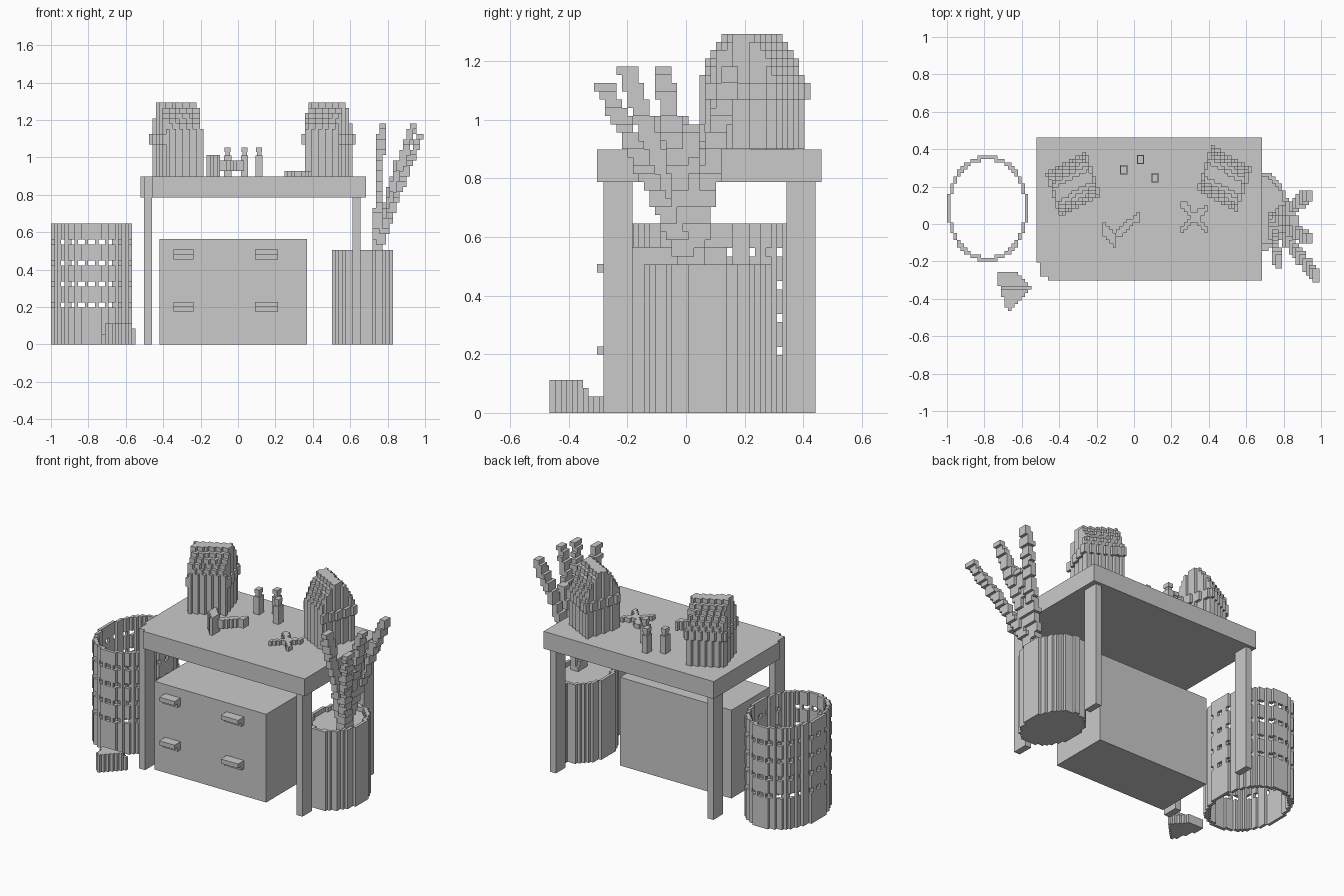
import bpy, bmesh, math
from mathutils import Vector

if "Cube" in bpy.data.objects:
    bpy.data.objects.remove(bpy.data.objects["Cube"], do_unlink=True)

grey = bpy.data.materials.new("plain_grey")
grey.use_nodes = True
grey.diffuse_color = (0.59, 0.59, 0.59, 1)
grey.node_tree.nodes["Principled BSDF"].inputs["Base Color"].default_value = (0.59, 0.59, 0.59, 1)

CELL = Vector((0.0181, 0.0189, 0.0281))   # block size
ORIGIN = Vector((-1, -0.2, 0))
TOP = 0.898                               # desk surface height


def finish(name, bm):
    mesh = bpy.data.meshes.new(name)
    bm.to_mesh(mesh)
    bm.free()
    mesh.materials.append(grey)
    ob = bpy.data.objects.new(name, mesh)
    bpy.context.collection.objects.link(ob)
    return ob


def boxes(name, *extents):
    """One object from boxes given as (x0, x1, y0, y1, z0, z1)."""
    bm = bmesh.new()
    for x0, x1, y0, y1, z0, z1 in extents:
        vs = bmesh.ops.create_cube(bm, size=1)["verts"]
        bmesh.ops.scale(bm, vec=(x1 - x0, y1 - y0, z1 - z0), verts=vs)
        bmesh.ops.translate(bm, vec=((x0 + x1) / 2, (y0 + y1) / 2, (z0 + z1) / 2), verts=vs)
    return finish(name, bm)


def blocks(name, low, high, inside):
    """Blocky skin round every grid cell whose centre passes the test."""
    lo = [round((low[k] - ORIGIN[k]) / CELL[k]) for k in range(3)]
    hi = [round((high[k] - ORIGIN[k]) / CELL[k]) for k in range(3)]
    cells = set()
    for i in range(lo[0], hi[0]):
        for j in range(lo[1], hi[1]):
            for k in range(lo[2], hi[2]):
                c = [ORIGIN[n] + (q + 0.5) * CELL[n] for n, q in enumerate((i, j, k))]
                if inside(*c):
                    cells.add((i, j, k))
    bm = bmesh.new()
    corners = {}

    def corner(p):
        if p not in corners:
            corners[p] = bm.verts.new([ORIGIN[n] + p[n] * CELL[n] for n in range(3)])
        return corners[p]

    for cell in cells:
        for axis in range(3):
            for side in (0, 1):
                near = list(cell)
                near[axis] += 2 * side - 1
                if tuple(near) in cells:
                    continue
                a, b = (axis + 1) % 3, (axis + 2) % 3
                loop = []
                for da, db in ((0, 0), (1, 0), (1, 1), (0, 1)):
                    p = list(cell)
                    p[axis] += side
                    p[a] += da
                    p[b] += db
                    loop.append(corner(tuple(p)))
                bm.faces.new(loop if side else loop[::-1])
    # merge coplanar faces into larger panels
    bmesh.ops.dissolve_limit(bm, angle_limit=0.01, verts=bm.verts[:], edges=bm.edges[:])
    return finish(name, bm)


# Desk
boxes("desk_top", (-0.46, 0.685, -0.303, 0.4625, 0.787, TOP),
      (-0.503, -0.46, -0.282, 0.4625, 0.787, TOP),
      (-0.52, -0.503, -0.205, 0.4625, 0.787, TOP))
for side, x in (("right", -0.503), ("left", 0.612)):
    for end, y in (("front", -0.282), ("back", 0.343)):
        boxes(f"{end}_{side}_leg", (x, x + 0.042, y, y + 0.099, 0, 0.787))

# Drawer cabinet and its stepped handles
boxes("cabinet", (-0.42, 0.37, -0.243, 0.14, 0, 0.565))
for x0, x1 in ((-0.345, -0.238), (0.09, 0.213)):
    for z in (0.175, 0.455):
        boxes("drawer_handle", (x0, x1, -0.303, -0.24, z + 0.024, z + 0.052),
              (x0, x1, -0.272, -0.24, z, z + 0.024))


# Perforated bin, open at both ends
def bin_wall(x, y, z):
    u, v = (x + 0.783) / 0.2175, (y - 0.0835) / 0.2835
    if not 0.915 < math.hypot(u, v) < 1.0:
        return False
    row = int(z / CELL.z)
    hole = row in (7, 11, 15, 19) and math.cos(24 * math.atan2(v, u)) > 0.25
    return not hole


blocks("perforated_bin", (-1, -0.2, 0), (-0.565, 0.367, 0.646), bin_wall)


# Basket with a slightly sunken filling
def basket(x, y, z):
    r = math.hypot((x - 0.664) / 0.163, (y - 0.07) / 0.214)
    return r < 1 and (z < 0.47 or r > 0.88)


blocks("basket", (0.48, -0.17, 0), (0.85, 0.31, 0.506), basket)

# Stems fanning out of the basket
BASE = Vector((0.74, 0.02, 0.47))
TIPS = [Vector(t) for t in ((0.975, -0.285, 1.12), (0.77, -0.205, 1.18), (0.935, -0.08, 1.18),
                            (0.94, 0.155, 1.18), (0.86, 0.015, 0.98))]
for tip in TIPS:
    def stem(x, y, z, tip=tip):
        t = (z - BASE.z) / (tip.z - BASE.z)
        c = BASE.lerp(tip, max(t, 0) ** 1.1)
        return abs(x - c.x) < 0.021 and abs(y - c.y) < 0.034
    blocks("stem", (0.68, -0.35, BASE.z), (1.0, 0.22, tip.z), stem)

# Domed cases, turned towards each other and narrowed across
for side, cx, cy, turn in (("right", -0.325, 0.208, 23), ("left", 0.48, 0.238, -23)):
    ca, sa = math.cos(math.radians(turn)), math.sin(math.radians(turn))

    def dome(x, y, z):
        dx, dy = (x - cx) / 0.78, y - cy
        u, v = abs(dx * ca + dy * sa), dy * ca - dx * sa
        if 1.065 < z < 1.125 and u < 0.15 and -0.122 < v < 0.134:   # projecting band
            return True
        if u > 0.134 or abs(v) > 0.122:
            return False
        return z < 1.1 + 0.195 * (1 - (abs(v) / 0.14) ** 1.9)
    blocks(f"{side}_domed_case", (cx - 0.2, cy - 0.22, TOP), (cx + 0.2, cy + 0.22, 1.295), dome)

# Small bottles: body, neck and cap
for x, y in ((-0.055, 0.29), (0.035, 0.345), (0.113, 0.247)):
    boxes("bottle", *[(x - w, x + w, y - d, y + d, TOP + a, TOP + b)
                      for w, d, a, b in ((0.019, 0.025, 0, 0.112), (0.012, 0.016, 0.112, 0.13),
                                         (0.016, 0.021, 0.13, 0.156))])


# Hand tool with an upright head and a raised diagonal bar
def tool(x, y, z):
    head = x < -0.095 and abs(y + 0.03 + 0.9 * (x + 0.16)) < 0.04
    bar = x >= -0.125 and 0.93 < z < 0.985 and abs(y + 0.055 - 0.85 * (x + 0.09)) < 0.025
    return head or bar


blocks("hand_tool", (-0.17, -0.13, TOP), (0.03, 0.06, 1.01), tool)


# Flat crossed tool lying on the desk
def crossed(x, y, z):
    dx, dy = x - 0.325, y - 0.035
    return abs(dy - 0.85 * dx) < 0.02 or abs(dy + 1.15 * dx) < 0.023


blocks("crossed_tool", (0.25, -0.06, TOP), (0.4, 0.115, 0.926), crossed)


# Wedge scrap on the floor
def scrap(x, y, z):
    in_plan = (x + y < -0.89 and y > -0.46 + 0.92 * (x + 0.67)
               and y > -0.33 - 3.2 * (x + 0.72))
    return in_plan and z < (0.113 if y < -0.345 else 0.085 if y < -0.325 else 0.057)


blocks("floor_scrap", (-0.72, -0.465, 0), (-0.55, -0.26, 0.113), scrap)
